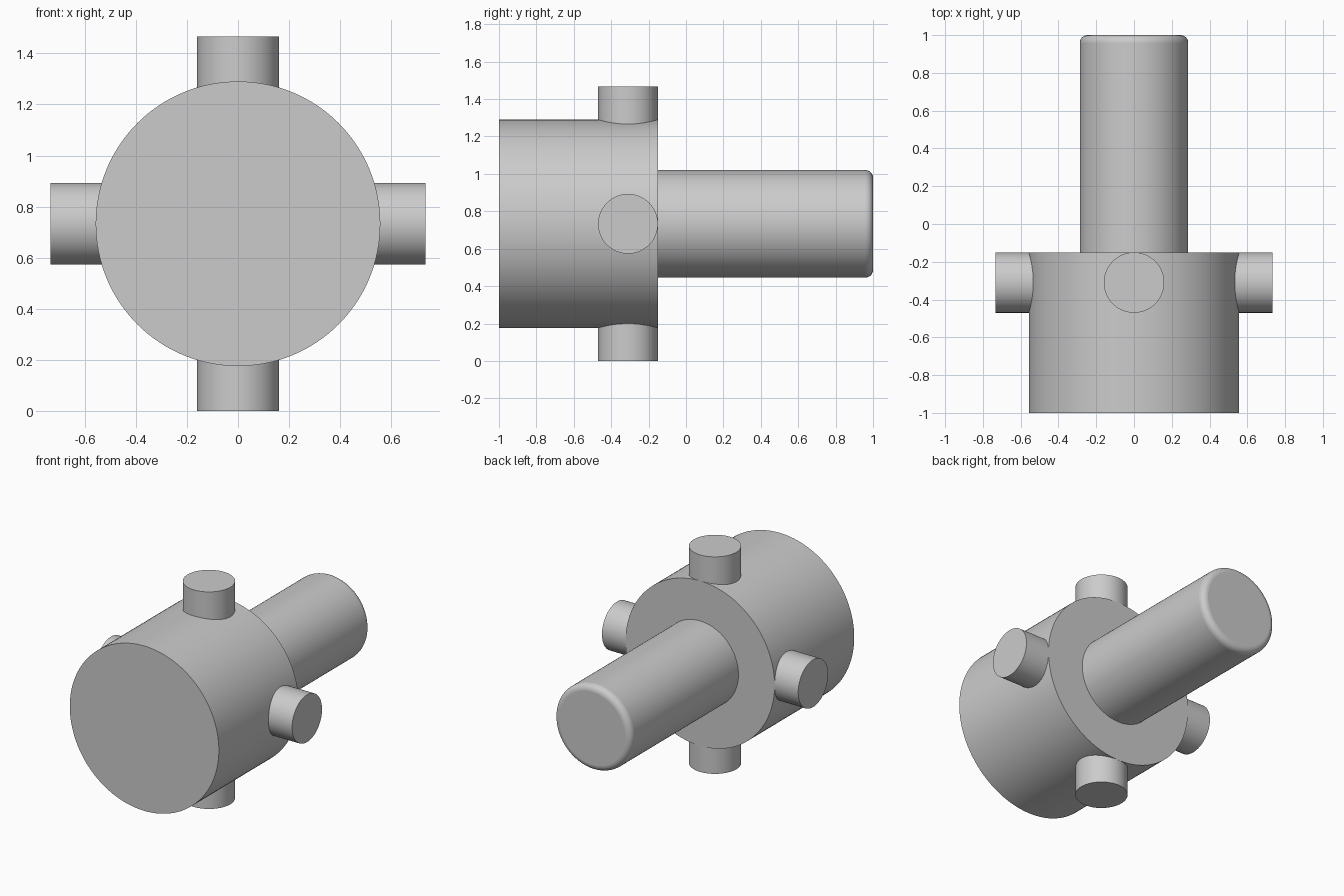
import bpy
import math
from mathutils import Vector

cube = bpy.data.objects.get("Cube")
if cube:
    bpy.data.objects.remove(cube, do_unlink=True)

AXIS_Z = 0.733     # height of the main axis
SHOULDER_Y = -0.15  # back face of the drum
PIN_R = 0.16
PIN_Y = SHOULDER_Y - PIN_R

grey = bpy.data.materials.new("plain grey")
grey.use_nodes = True
colour = (0.6, 0.6, 0.6, 1)
grey.diffuse_color = colour
grey.node_tree.nodes["Principled BSDF"].inputs["Base Color"].default_value = colour


def rod(name, radius, start, end, sides=96):
    """Cylinder between two points."""
    start, end = Vector(start), Vector(end)
    axis = end - start
    bpy.ops.mesh.primitive_cylinder_add(
        vertices=sides, radius=radius, depth=axis.length,
        location=(start + end) / 2,
        rotation=axis.to_track_quat('Z', 'Y').to_euler())
    obj = bpy.context.object
    obj.name = name
    obj.data.materials.append(grey)
    bpy.ops.object.shade_smooth_by_angle(angle=math.radians(35))
    return obj


# Main drum
drum = rod("drum", 0.557, (0, -1, AXIS_Z), (0, SHOULDER_Y, AXIS_Z), 128)

# Shaft with a rounded rear end; its front end is buried in the drum
shaft = rod("shaft", 0.287, (0, SHOULDER_Y - 0.1, AXIS_Z), (0, 1, AXIS_Z))
bevel = shaft.modifiers.new("rounded_end", 'BEVEL')
bevel.width = 0.04
bevel.segments = 6
bevel.limit_method = 'ANGLE'
bevel.angle_limit = math.radians(40)

# Four radial pins, flush with the drum's back face
for name, dx, dz in (("left_pin", 1, 0), ("right_pin", -1, 0),
                     ("top_pin", 0, 1), ("bottom_pin", 0, -1)):
    inner, outer = 0.45, AXIS_Z
    rod(name, PIN_R, (dx * inner, PIN_Y, AXIS_Z + dz * inner),
        (dx * outer, PIN_Y, AXIS_Z + dz * outer), 64)
